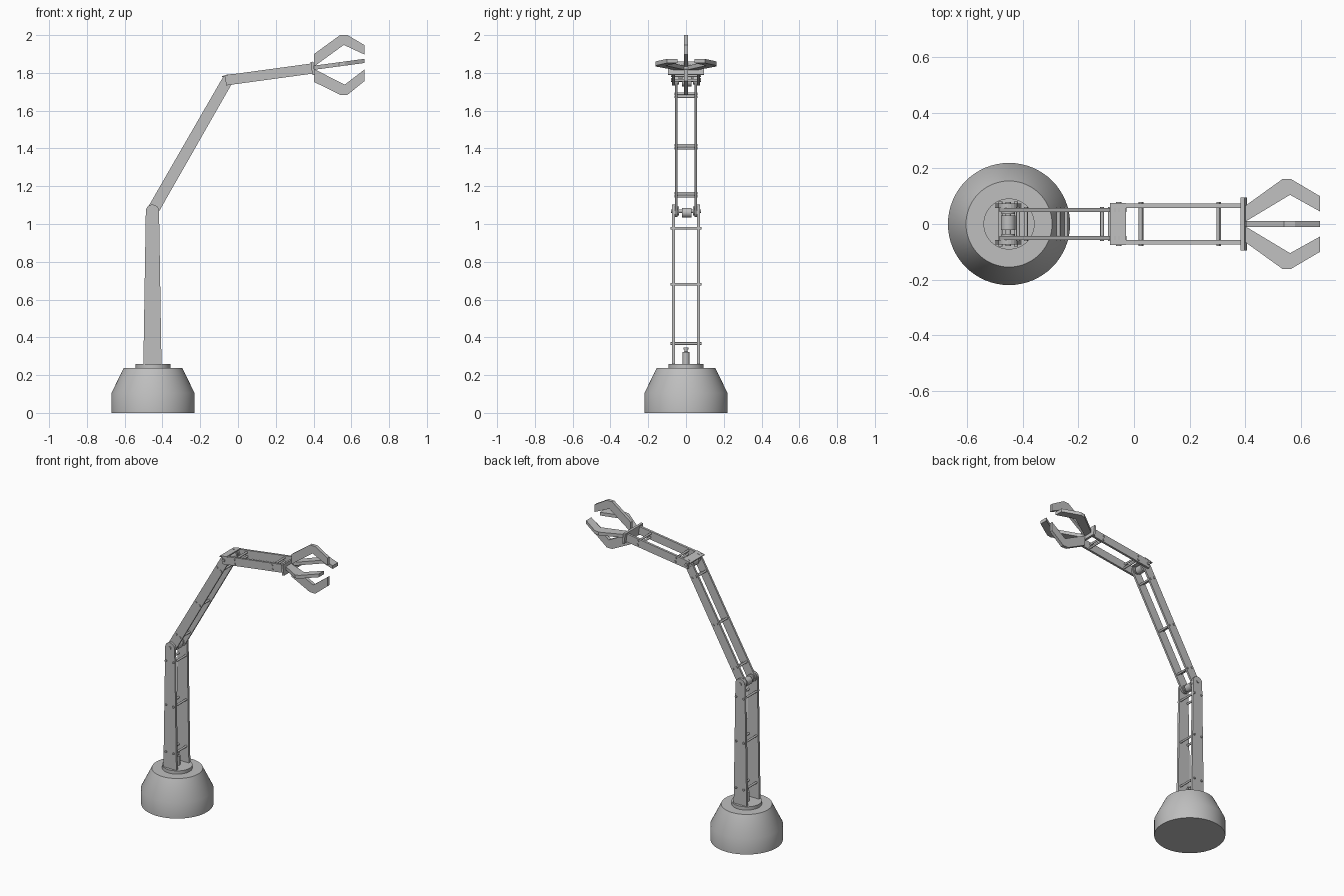
import bpy, bmesh, math
from mathutils import Vector, Matrix

if "Cube" in bpy.data.objects:
    bpy.data.objects.remove(bpy.data.objects["Cube"])

grey = bpy.data.materials.new("light grey metal")
grey.diffuse_color = (0.52, 0.52, 0.52, 1)
grey.use_nodes = True
grey.node_tree.nodes["Principled BSDF"].inputs["Base Color"].default_value = grey.diffuse_color


def finish(name, bm, smooth=False):
    bmesh.ops.recalc_face_normals(bm, faces=bm.faces[:])
    me = bpy.data.meshes.new(name)
    bm.to_mesh(me)
    bm.free()
    me.materials.append(grey)
    ob = bpy.data.objects.new(name, me)
    bpy.context.collection.objects.link(ob)
    if smooth:
        bpy.ops.object.select_all(action='DESELECT')
        ob.select_set(True)
        bpy.context.view_layer.objects.active = ob
        bpy.ops.object.shade_smooth_by_angle(angle=math.radians(30))
    return ob


def slab(name, pts, place, lo, hi, smooth=False):
    """Closed 2D outline given thickness lo..hi; place(u, v, w) maps to 3D."""
    bm = bmesh.new()
    rings = [[bm.verts.new(place(u, v, w)) for u, v in pts] for w in (lo, hi)]
    n = len(pts)
    bm.faces.new(rings[0])
    bm.faces.new(rings[1][::-1])
    for i in range(n):
        j = (i + 1) % n
        bm.faces.new((rings[0][i], rings[1][i], rings[1][j], rings[0][j]))
    return finish(name, bm, smooth)


def side(u, v, w):
    return (u, w, v)


def lathe(name, profile, x, seg=64):
    bm = bmesh.new()
    rings = [[bm.verts.new((x + r * math.cos(math.tau * i / seg),
                            r * math.sin(math.tau * i / seg), z)) for i in range(seg)]
             for r, z in profile]
    for a, b in zip(rings, rings[1:]):
        for i in range(seg):
            j = (i + 1) % seg
            bm.faces.new((a[i], a[j], b[j], b[i]))
    bm.faces.new(rings[0][::-1])
    bm.faces.new(rings[-1])
    return finish(name, bm, True)


def rod(name, x, z, y0, y1, r, seg=16):
    pts = [(x + r * math.cos(math.tau * i / seg), z + r * math.sin(math.tau * i / seg))
           for i in range(seg)]
    return slab(name, pts, side, y0, y1, True)


def box(name, x, z, size, angle=0.0, y=0.0):
    bm = bmesh.new()
    bmesh.ops.create_cube(bm, size=1)
    bm.transform(Matrix.Translation((x, y, z)) @ Matrix.Rotation(-angle, 4, 'Y')
                 @ Matrix.Diagonal((*size, 1)))
    return finish(name, bm)


def beam_outline(a, b, wa, wb, round_a, round_b, n=10):
    """Tapered bar from a to b in xz with square or rounded ends."""
    a, b = Vector(a), Vector(b)
    d = (b - a).normalized()
    p = Vector((-d.y, d.x))
    pts = []
    for c, w, rounded, s in ((a, wa, round_a, 1), (b, wb, round_b, -1)):
        for i in range(n + 1 if rounded else 2):
            t = math.pi * i / (n if rounded else 1)
            out = math.sin(t) if rounded else 0
            pts.append(tuple(c + p * (s * w * math.cos(t)) - d * (s * w * out)))
    return pts


def arm(name, a, b, wa, wb, round_a, round_b, y0, y1, fracs, offset, reach, r):
    """Two side plates joined by pairs of cross rods."""
    pts = beam_outline(a, b, wa, wb, round_a, round_b)
    slab(name + "_plate_front", pts, side, -y1, -y0)
    slab(name + "_plate_back", pts, side, y0, y1)
    a, b = Vector(a), Vector(b)
    d = (b - a).normalized()
    p = Vector((-d.y, d.x))
    for i, f in enumerate(fracs):
        for s in (-1, 1):
            c = a.lerp(b, f) + p * s * offset
            rod(f"{name}_cross_rod_{i}_{'a' if s < 0 else 'b'}", c.x, c.y, -reach, reach, r)


BX = -0.45
shoulder, elbow, wrist = (-0.453, 1.068), (-0.055, 1.762), (0.392, 1.823)
tilt = math.atan2(wrist[1] - elbow[1], wrist[0] - elbow[0])

# base and turntable
lathe("base", [(0.22, 0), (0.22, 0.105), (0.155, 0.238)], BX)
lathe("turntable", [(0.092, 0.236), (0.092, 0.26)], BX)
lathe("base_actuator", [(0.018, 0.258), (0.018, 0.322), (0.008, 0.324), (0.008, 0.335),
                        (0.013, 0.336), (0.013, 0.346)], BX, 20)

# three arm sections
arm("lower_arm", (-0.453, 0.255), shoulder, 0.048, 0.035, False, True,
    0.058, 0.074, (0.138, 0.523, 0.888), 0.028, 0.081, 0.007)
arm("upper_arm", shoulder, elbow, 0.031, 0.029, True, True,
    0.044, 0.057, (0.125, 0.49, 0.885), 0.016, 0.062, 0.007)
arm("forearm", (-0.066, 1.7605), wrist, 0.027, 0.027, False, False,
    0.058, 0.073, (0.2, 0.81), 0.013, 0.079, 0.007)

# hinges: pins, bosses and a motor between the plates
for name, (x, z) in (("shoulder", shoulder), ("elbow", elbow)):
    rod(name + "_pin", x, z, -0.08, 0.08, 0.01)
    rod(name + "_motor", x, z - 0.008, -0.022, 0.03, 0.026, 24)
    for s in (-1, 1):
        y0, y1 = sorted((s * 0.036, s * 0.06))
        rod(f"{name}_boss_{'front' if s < 0 else 'back'}", x, z, y0, y1, 0.024, 24)
box("elbow_cap", -0.057, 1.786, (0.058, 0.15, 0.006), 0.22)

# wrist plate
box("wrist_plate", 0.396, 1.824, (0.014, 0.19, 0.07), tilt)

# four claw fingers
slab("claw_finger_top", [(0.403, 1.834), (0.403, 1.9), (0.54, 2.0), (0.58, 2.0),
                         (0.67, 1.947), (0.67, 1.897), (0.56, 1.948)], side, -0.011, 0.011)
slab("claw_finger_bottom", [(0.403, 1.82), (0.403, 1.752), (0.54, 1.684), (0.58, 1.684),
                            (0.67, 1.757), (0.67, 1.818), (0.565, 1.738)], side, -0.011, 0.011)
for s in (-1, 1):
    slab(f"claw_finger_{'front' if s < 0 else 'back'}",
         [(0.4, 0.008), (0.4, 0.065), (0.535, 0.162), (0.565, 0.162),
          (0.67, 0.1), (0.67, 0.045), (0.562, 0.105)],
         lambda u, v, w, s=s: (u, s * v, 1.827 + 0.135 * (u - 0.4) + w), -0.011, 0.011)
